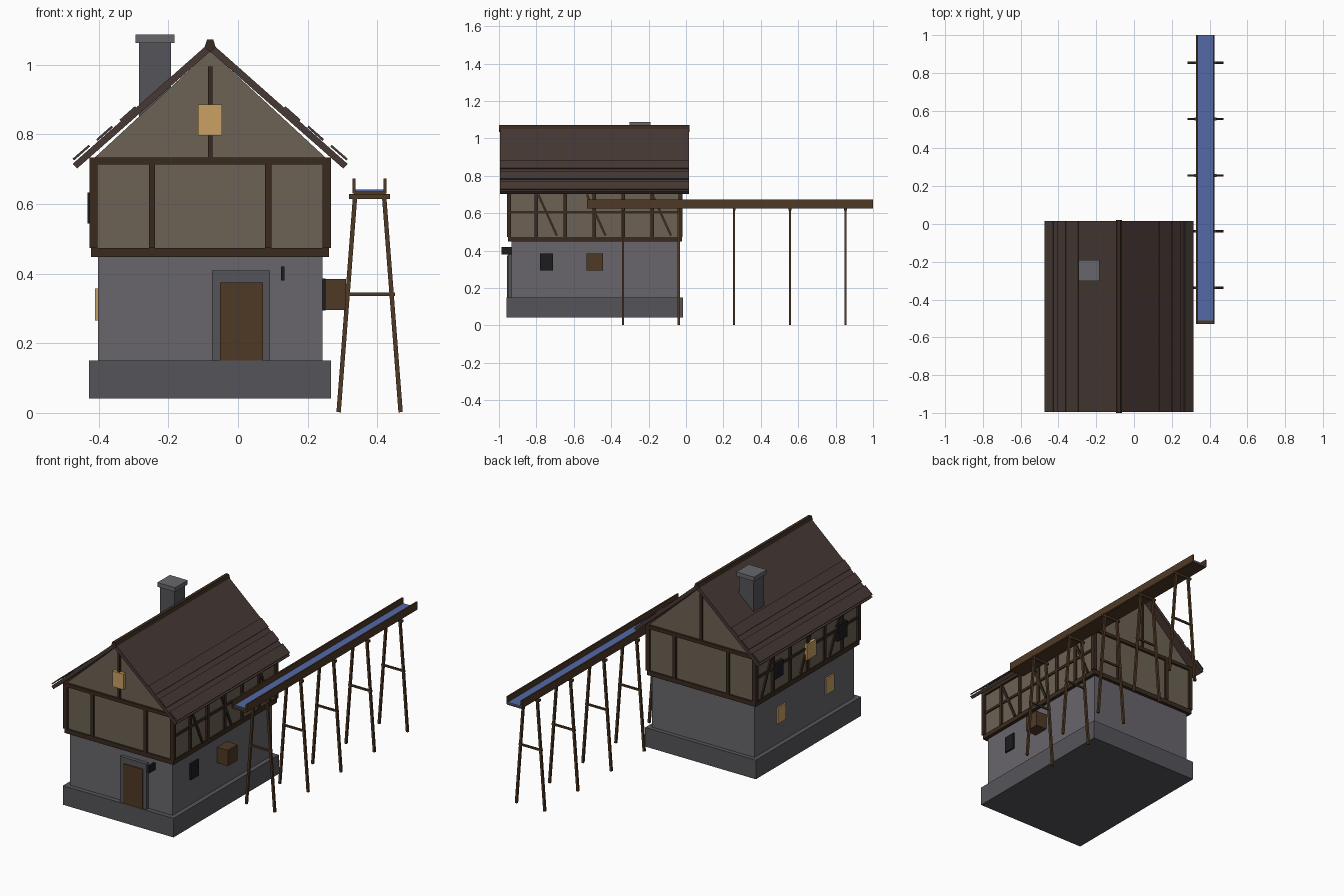
import bpy, bmesh, math
from mathutils import Vector

if "Cube" in bpy.data.objects:
    bpy.data.objects.remove(bpy.data.objects["Cube"])

def mat(name, r, g, b):
    m = bpy.data.materials.new(name)
    m.diffuse_color = [(c / 255) ** 2.2 for c in (r, g, b)] + [1]
    m.use_nodes = True
    m.node_tree.nodes["Principled BSDF"].inputs["Base Color"].default_value = m.diffuse_color
    return m

STONE = mat("stone", 104, 102, 107)
BASE = mat("dark_stone", 86, 85, 90)
PLASTER = mat("plaster", 108, 98, 84)
TIMBER = mat("timber", 60, 46, 36)
WOOD = mat("wood", 80, 60, 42)
ROOF = mat("roof", 72, 59, 55)
GLOW = mat("lit_window", 200, 160, 98)
DARK = mat("dark_window", 34, 33, 36)
WATER = mat("water", 84, 104, 165)
HX = -0.08            # house centre line
FRONT, BACK = -0.945, -0.03

def add(name, bm, m):
    bmesh.ops.recalc_face_normals(bm, faces=bm.faces[:])
    me = bpy.data.meshes.new(name)
    bm.to_mesh(me)
    bm.free()
    ob = bpy.data.objects.new(name, me)
    me.materials.append(m)
    bpy.context.collection.objects.link(ob)
    return ob

def box(name, x, y, z, m):
    bm = bmesh.new()
    bmesh.ops.create_cube(bm, size=1)
    for v in bm.verts:
        v.co = [r[0] if c < 0 else r[1] for c, r in zip(v.co, (x, y, z))]
    return add(name, bm, m)

def centred(name, cx, w, y, z, m):
    return box(name, (cx - w / 2, cx + w / 2), y, z, m)

def side_box(name, s, x, y, z, m):
    """Box on a side wall; x measured outwards from the house centre line."""
    return box(name, sorted((HX + s * x[0], HX + s * x[1])), y, z, m)

def beam(name, a, b, t, m):
    a, b = Vector(a), Vector(b)
    bm = bmesh.new()
    bmesh.ops.create_cube(bm, size=1)
    bmesh.ops.scale(bm, vec=(t, t, (b - a).length), verts=bm.verts)
    ob = add(name, bm, m)
    ob.location = (a + b) / 2
    d = b - a
    if abs(d.x) > abs(d.y):
        ob.rotation_euler.y = math.atan2(d.x, d.z)
    else:
        ob.rotation_euler.x = -math.atan2(d.y, d.z)
    return ob

def prism(name, pts, y, m):
    """Extrude an x-z profile along y."""
    bm = bmesh.new()
    f = bm.faces.new([bm.verts.new((HX + px, y[0], pz)) for px, pz in pts])
    new = bmesh.ops.extrude_face_region(bm, geom=[f])["geom"]
    bmesh.ops.translate(bm, vec=(0, y[1] - y[0], 0),
                        verts=[g for g in new if isinstance(g, bmesh.types.BMVert)])
    return add(name, bm, m)

# Masonry and upper storey
centred("plinth", HX, 0.695, (-0.96, -0.016), (0.042, 0.15), BASE)
centred("stone_wall", HX, 0.644, (-0.933, -0.04), (0.15, 0.45), STONE)
centred("sill_beam", HX, 0.683, (-0.952, -0.022), (0.448, 0.474), TIMBER)
centred("upper_wall", HX, 0.67, (FRONT, BACK), (0.46, 0.73), PLASTER)
prism("gable_wall", [(-0.335, 0.73), (0.335, 0.73), (0, 1.04)], (FRONT, BACK), PLASTER)

# Timber framing on the gable ends
for end, y in (("front", (-0.957, -0.935)), ("back", (-0.04, -0.018))):
    for s in (-1, 1):
        side_box(end + "_corner_post", s, (0.323, 0.347), y, (0.474, 0.734), TIMBER)
        side_box(end + "_post", s, (0.158, 0.176), y, (0.474, 0.72), TIMBER)
    centred(end + "_tie_beam", HX, 0.69, y, (0.714, 0.734), TIMBER)
    centred(end + "_gable_post", HX, 0.013, y, (0.734, 0.995), TIMBER)

# Timber framing on the long sides
for s in (-1, 1):
    for y in (-0.80, -0.645, -0.49, -0.335, -0.18):
        side_box("side_post", s, (0.33, 0.345), (y - 0.009, y + 0.009), (0.474, 0.72), TIMBER)
    side_box("side_rail", s, (0.33, 0.342), (FRONT, BACK), (0.598, 0.612), TIMBER)
    side_box("side_top_plate", s, (0.33, 0.347), (-0.957, -0.018), (0.714, 0.734), TIMBER)
    for y in (-0.79, -0.53, -0.18):
        beam("side_brace", (HX + s * 0.336, y, 0.70), (HX + s * 0.336, y + 0.10, 0.48), 0.013, TIMBER)

# Roof shell, ridge and raised eave strips
ROOF_Y = (-0.995, 0.017)
prism("roof", [(0, 1.065), (0.395, 0.715), (0.382, 0.702), (0, 1.038),
               (-0.382, 0.702), (-0.395, 0.715)], ROOF_Y, ROOF)
prism("ridge_beam", [(-0.016, 1.05), (-0.009, 1.072), (0.009, 1.072), (0.016, 1.05), (0, 1.035)],
      (-1.0, 0.02), TIMBER)
for x0, z0, x1, z1 in ((0.395, 0.73, 0.349, 0.77), (0.327, 0.786, 0.283, 0.825),
                       (0.26, 0.842, 0.216, 0.881)):
    for s in (-1, 1):
        prism("roof_strip", [(s * x0, z0), (s * x1, z1), (s * (x1 - 0.004), z1 - 0.005),
                             (s * (x0 - 0.004), z0 - 0.005)], ROOF_Y, ROOF)

# Chimney
centred("chimney", -0.239, 0.092, (-0.292, -0.2), (0.8, 1.065), BASE)
centred("chimney_cap", -0.239, 0.112, (-0.302, -0.19), (1.063, 1.087), STONE)

# Door, wall lantern and openings
box("door_frame", (-0.075, 0.092), (-0.953, -0.93), (0.15, 0.409), BASE)
box("door", (-0.052, 0.072), (-0.958, -0.94), (0.15, 0.375), WOOD)
box("door_lantern", (0.123, 0.134), (-0.987, -0.93), (0.38, 0.42), DARK)
box("gable_window", (-0.115, -0.046), (-0.963, -0.94), (0.797, 0.886), GLOW)
side_box("right_window", 1, (0.31, 0.332), (-0.78, -0.71), (0.294, 0.386), DARK)
side_box("right_wall_box", 1, (0.31, 0.39), (-0.533, -0.445), (0.295, 0.384), WOOD)
for y in (-0.275, -0.707):
    side_box("left_lower_window", -1, (0.31, 0.33), (y - 0.037, y + 0.037), (0.265, 0.357), GLOW)
for y, m in ((-0.214, DARK), (-0.51, GLOW), (-0.79, DARK)):
    side_box("left_upper_window", -1, (0.33, 0.352), (y - 0.042, y + 0.042), (0.544, 0.633), m)

# Raised water channel
CX = 0.378
TROUGH_Y = (-0.53, 1.0)
centred("channel_floor", CX, 0.09, TROUGH_Y, (0.626, 0.636), WOOD)
centred("channel_water", CX, 0.082, (-0.512, 1.0), (0.634, 0.641), WATER)
for s in (-1, 1):
    centred("channel_side", CX + s * 0.0445, 0.008, TROUGH_Y, (0.63, 0.673), WOOD)

# Trestles carrying the channel
for y in (-0.337, -0.038, 0.257, 0.556, 0.853):
    for s in (-1, 1):
        beam("trestle_leg", (CX + s * 0.089, y, 0.002), (CX + s * 0.042, y, 0.618), 0.0125, WOOD)
    centred("trestle_cap", CX, 0.118, (y - 0.007, y + 0.007), (0.615, 0.628), WOOD)
    centred("trestle_brace", CX, 0.145, (y - 0.005, y + 0.005), (0.336, 0.346), WOOD)
